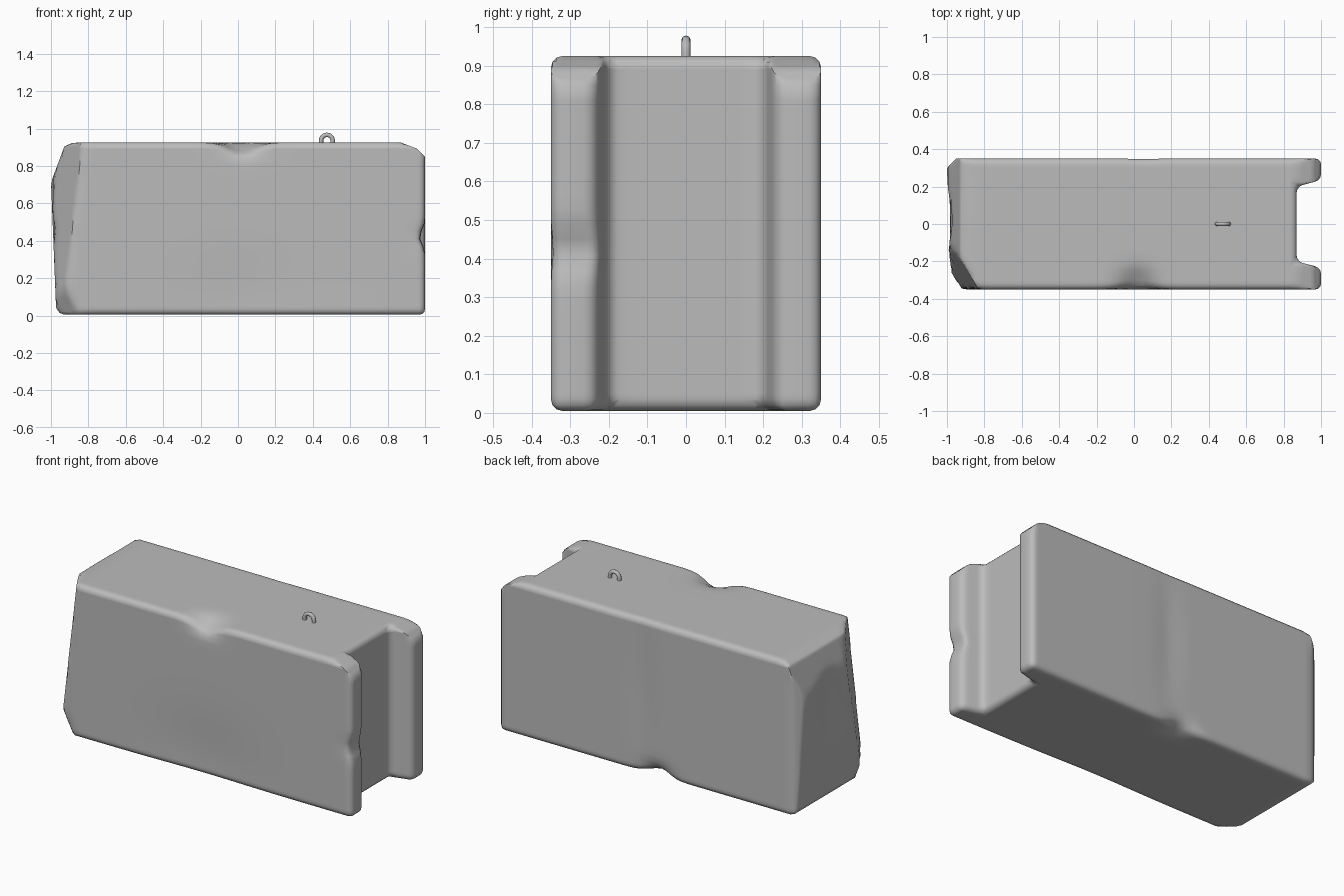
import bpy, bmesh, math
from mathutils import Vector

cube = bpy.data.objects.get("Cube")
if cube:
    bpy.data.objects.remove(cube, do_unlink=True)

concrete = bpy.data.materials.new("concrete grey")
concrete.use_nodes = True
GREY = (0.5, 0.5, 0.5, 1)
concrete.diffuse_color = GREY
concrete.node_tree.nodes["Principled BSDF"].inputs["Base Color"].default_value = GREY


def smooth(obj, angle):
    bpy.ops.object.select_all(action="DESELECT")
    obj.select_set(True)
    bpy.context.view_layer.objects.active = obj
    bpy.ops.object.shade_smooth_by_angle(angle=math.radians(angle))


def slice_mesh(bm, axis, start, stop, step):
    """Add edge loops at even spacing so the block can be worn down."""
    normal = Vector((0, 0, 0))
    normal[axis] = 1
    for i in range(int((stop - start) / step) + 1):
        bmesh.ops.bisect_plane(bm, geom=bm.verts[:] + bm.edges[:] + bm.faces[:],
                               plane_co=normal * (start + i * step), plane_no=normal)


# Block: plan outline with a slot in one end, extruded and rounded
half = [(-1, 0.35), (1, 0.35), (1, 0.235), (0.87, 0.2)]
outline = half + [(x, -y) for x, y in reversed(half)]
bm = bmesh.new()
base = bm.faces.new([bm.verts.new((x, y, 0.005)) for x, y in outline])
top = bmesh.ops.extrude_face_region(bm, geom=[base])["geom"]
bmesh.ops.translate(bm, vec=(0, 0, 0.92),
                    verts=[v for v in top if isinstance(v, bmesh.types.BMVert)])
bmesh.ops.recalc_face_normals(bm, faces=bm.faces[:])
bmesh.ops.bevel(bm, geom=bm.edges[:], offset=0.03, segments=3, profile=0.5, affect="EDGES")
slice_mesh(bm, 0, -0.97, 0.97, 0.04)
slice_mesh(bm, 1, -0.3, 0.3, 0.04)
slice_mesh(bm, 2, 0.05, 0.9, 0.04)

# Soft dents: centre, radii, push
dents = [
    ((0.02, -0.35, 0.93), (0.1, 0.09, 0.06), (0, 0.03, -0.05)),    # chip in top front edge
    ((-0.05, 0.35, 0), (0.09, 0.08, 0.06), (0, -0.035, 0.03)),     # chip in bottom back edge
    ((0, -0.35, 0.1), (0.35, 0.08, 0.25), (0, 0.012, 0)),          # hollow in front face
    ((0.05, 0.35, 0.5), (0.08, 0.08, 0.4), (0, -0.008, 0)),        # crease in back face
    ((1, -0.3, 0.42), (0.06, 0.1, 0.05), (-0.03, 0.01, 0)),        # nick in front prong
    ((-1, 0.02, 0.6), (0.08, 0.13, 0.35), (0.035, 0, 0)),          # hollow in worn end
    ((-1, -0.25, 0.45), (0.08, 0.12, 0.08), (0.03, 0, 0)),
]
# Broken corners: point on the plane, outward normal
chips = [
    ((-0.93, 0, 0.9), (-0.94, 0, 0.35)),
    ((-0.87, 0, 0.93), (-0.4, 0, 0.9)),
    ((-1, 0, 0.72), (-1, 0, -0.04)),
    ((-0.83, -0.35, 0.93), (-0.86, -0.5, 0.1)),
    ((-0.94, -0.35, 0.2), (-0.6, -0.6, -0.3)),
    ((-0.95, 0.35, 0.6), (-0.7, 0.7, 0)),
    ((-0.95, 0, 0.01), (-0.8, 0, -0.6)),
    ((0.87, 0, 0.925), (0.35, 0, 0.94)),
    ((0.96, 0, 0.89), (0.7, 0, 0.7)),
]
for v in bm.verts:
    rest = v.co.copy()
    for centre, radii, push in dents:
        d2 = sum(((rest[i] - centre[i]) / radii[i]) ** 2 for i in range(3))
        v.co += Vector(push) * math.exp(-d2)
    for point, normal in chips:
        n = Vector(normal).normalized()
        depth = (v.co - Vector(point)).dot(n)
        if depth > 0:
            v.co -= n * depth

bmesh.ops.remove_doubles(bm, verts=bm.verts[:], dist=0.0005)
bmesh.ops.recalc_face_normals(bm, faces=bm.faces[:])
mesh = bpy.data.meshes.new("concrete_block")
bm.to_mesh(mesh)
bm.free()
block = bpy.data.objects.new("concrete_block", mesh)
bpy.context.collection.objects.link(block)
mesh.materials.append(concrete)
smooth(block, 50)

# Lifting loop: an arched bar set into the top
arc = [(0.475 + 0.031 * math.cos(a), 0, 0.935 + 0.031 * math.sin(a))
       for a in (math.pi * i / 12 for i in range(13))]
path = [(arc[0][0], 0, 0.9)] + arc + [(arc[-1][0], 0, 0.9)]
curve = bpy.data.curves.new("lifting_loop", "CURVE")
curve.dimensions = "3D"
curve.bevel_depth = 0.012
curve.bevel_resolution = 2
curve.use_fill_caps = True
spline = curve.splines.new("POLY")
spline.points.add(len(path) - 1)
for p, co in zip(spline.points, path):
    p.co = (*co, 1)
    p.radius = 1
spline.use_smooth = True
curve.materials.append(concrete)
loop = bpy.data.objects.new("lifting_loop", curve)
bpy.context.collection.objects.link(loop)
